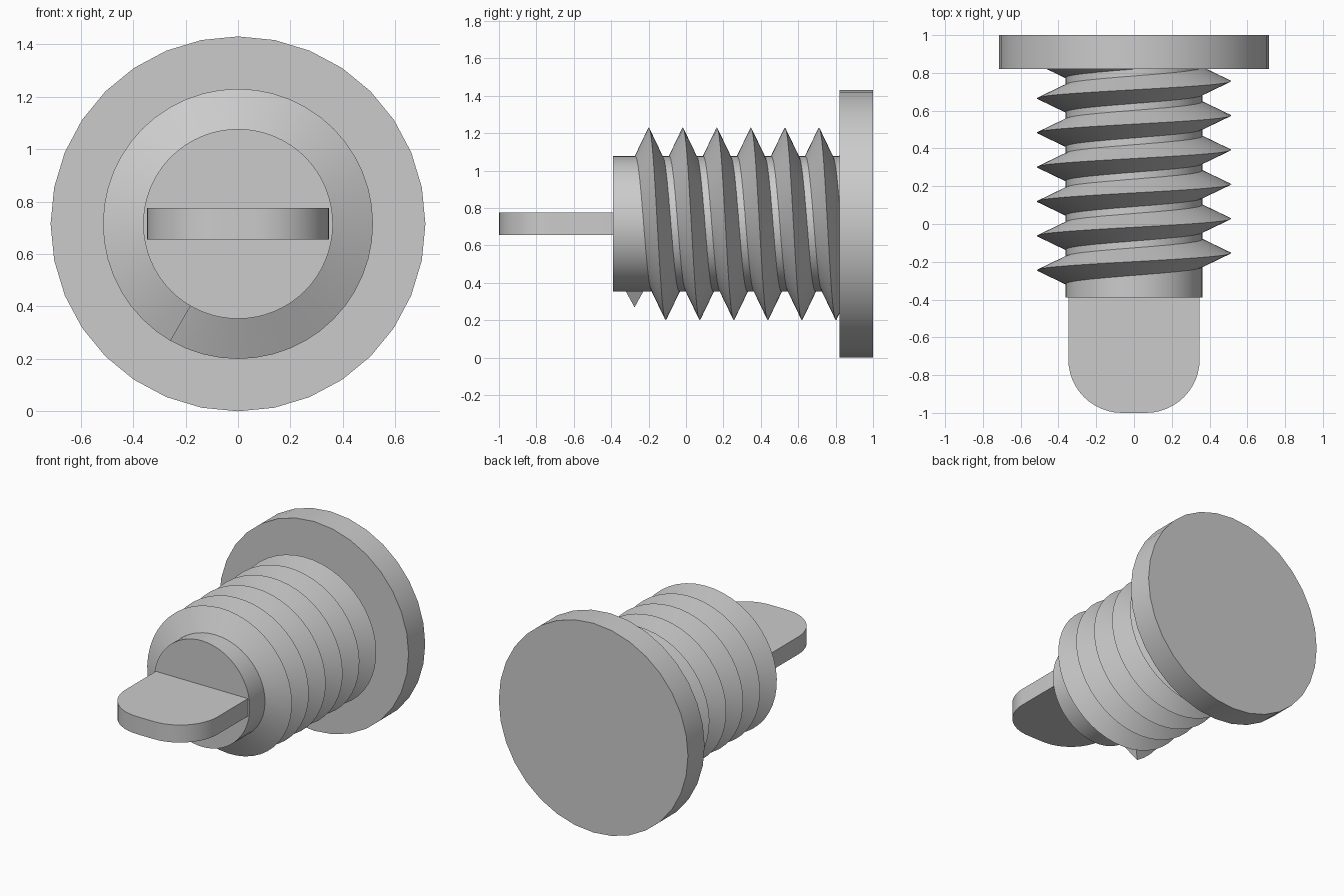
import bpy, bmesh
from math import sin, cos, pi, radians
from mathutils import Matrix, Vector

cube = bpy.data.objects.get("Cube")
if cube:
    bpy.data.objects.remove(cube, do_unlink=True)

AXIS_Z = 0.715
BODY_R, CREST_R = 0.362, 0.515
FRONT_Y, FLANGE_Y = -0.39, 0.82

grey = bpy.data.materials.new("plain_grey")
grey.use_nodes = True
grey.diffuse_color = (0.6, 0.6, 0.6, 1)
grey.node_tree.nodes["Principled BSDF"].inputs["Base Color"].default_value = (0.6, 0.6, 0.6, 1)


def finish(name, bm):
    """Turn a bmesh into a shaded object sitting on the screw axis."""
    bmesh.ops.recalc_face_normals(bm, faces=bm.faces[:])
    mesh = bpy.data.meshes.new(name)
    bm.to_mesh(mesh)
    bm.free()
    mesh.materials.append(grey)
    obj = bpy.data.objects.new(name, mesh)
    obj.location.z = AXIS_Z
    bpy.context.collection.objects.link(obj)
    bpy.ops.object.select_all(action='DESELECT')
    obj.select_set(True)
    bpy.context.view_layer.objects.active = obj
    bpy.ops.object.shade_smooth_by_angle(angle=radians(30))
    return obj


def disc(name, radius, y0, y1, sides):
    """Cylinder lying along y."""
    bm = bmesh.new()
    place = Matrix.Translation((0, (y0 + y1) / 2, 0)) @ Matrix.Rotation(pi / 2, 4, 'X')
    bmesh.ops.create_cone(bm, cap_ends=True, segments=sides, radius1=radius,
                          radius2=radius, depth=y1 - y0, matrix=place)
    return finish(name, bm)


def thread(name, start_y, start_angle, pitch, turns, half_width, steps):
    """Triangular ridge swept along a helix, closed at both ends."""
    bm = bmesh.new()
    sink = 0.01
    base = half_width * (1 + sink / (CREST_R - BODY_R))
    section = [(BODY_R - sink, -base), (CREST_R, 0), (BODY_R - sink, base)]
    rings = []
    for i in range(int(turns * steps) + 1):
        turn = i / steps
        a = start_angle + turn * 2 * pi
        rings.append([bm.verts.new((-r * sin(a), start_y + pitch * turn + dy, -r * cos(a)))
                      for r, dy in section])
    for p, q in zip(rings, rings[1:]):
        for k in range(3):
            n = (k + 1) % 3
            bm.faces.new((p[k], p[n], q[n], q[k]))
    bm.faces.new(rings[0])
    bm.faces.new(rings[-1])
    return finish(name, bm)


def tab(name, half_x, y0, y1, thick, corner, steps):
    """Flat grip with two rounded front corners."""
    bm = bmesh.new()
    arc = [(half_x - corner + corner * cos(t), y0 + corner - corner * sin(t))
           for t in (pi / 2 * i / steps for i in range(steps + 1))]
    outline = [(half_x, y1)] + arc
    outline += [(-x, y) for x, y in reversed(outline)]
    face = bm.faces.new([bm.verts.new((x, y, -thick / 2)) for x, y in outline])
    top = bmesh.ops.extrude_face_region(bm, geom=[face])["geom"]
    bmesh.ops.translate(bm, vec=Vector((0, 0, thick)),
                        verts=[v for v in top if isinstance(v, bmesh.types.BMVert)])
    return finish(name, bm)


# Round head at the back, shank, screw thread and finger grip
disc("flange", 0.715, FLANGE_Y, 1.0, 32)
disc("shank", BODY_R, FRONT_Y, FLANGE_Y + 0.01, 64)
thread("screw_thread", -0.275, radians(30), 0.182, 6.45, 0.073, 48)
tab("grip_tab", 0.348, -1.0, FRONT_Y + 0.01, 0.12, 0.285, 12)
